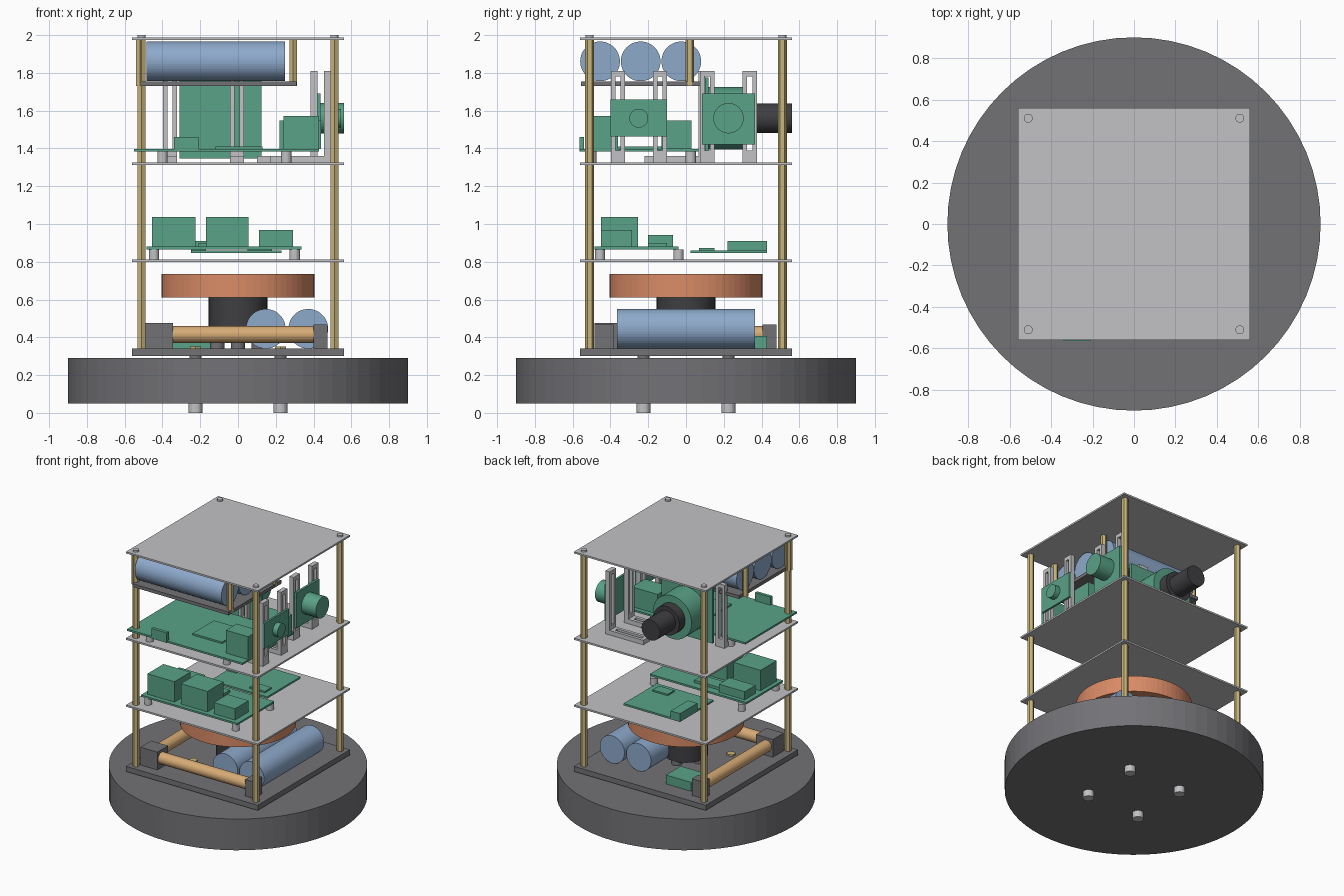
import bpy, bmesh, math
from mathutils import Matrix, Vector

if "Cube" in bpy.data.objects:
    bpy.data.objects.remove(bpy.data.objects["Cube"])


def mat(name, r, g, b):
    m = bpy.data.materials.new(name)
    m.diffuse_color = (r, g, b, 1)
    m.use_nodes = True
    m.node_tree.nodes["Principled BSDF"].inputs["Base Color"].default_value = m.diffuse_color
    return m


DARK = mat("dark grey", .17, .168, .182)
LIGHT = mat("light grey", .54, .545, .56)
GOLD = mat("brass", .58, .46, .20)
BLUE = mat("cell blue", .27, .40, .60)
GREEN = mat("board green", .10, .36, .245)
ORANGE = mat("copper", .70, .26, .135)
TAN = mat("tan", .68, .41, .18)
BLACK = mat("near black", .05, .05, .055)


def finish(name, bm, m):
    me = bpy.data.meshes.new(name)
    bm.to_mesh(me)
    bm.free()
    me.materials.append(m)
    ob = bpy.data.objects.new(name, me)
    bpy.context.collection.objects.link(ob)
    return ob


def add_box(bm, x0, x1, y0, y1, z0, z1):
    mtx = Matrix.Translation(((x0 + x1) / 2, (y0 + y1) / 2, (z0 + z1) / 2)) @ \
        Matrix.Diagonal((x1 - x0, y1 - y0, z1 - z0, 1))
    bmesh.ops.create_cube(bm, size=1, matrix=mtx)


def box(name, m, *dims):
    bm = bmesh.new()
    add_box(bm, *dims)
    return finish(name, bm, m)


def cyl(name, m, a, b, r, n=48):
    """Cylinder from point a to point b."""
    a, b = Vector(a), Vector(b)
    d = b - a
    rot = d.to_track_quat('Z', 'Y').to_matrix().to_4x4()
    bm = bmesh.new()
    bmesh.ops.create_cone(bm, cap_ends=True, segments=n, radius1=r, radius2=r,
                          depth=d.length, matrix=Matrix.Translation((a + b) / 2) @ rot)
    return finish(name, bm, m)


def post(name, m, x, y, z0, z1, r, n=24):
    return cyl(name, m, (x, y, z0), (x, y, z1), r, n)


def lathe(name, m, pts, n=64):
    """Closed profile of (radius, z) points spun about the z axis."""
    bm = bmesh.new()
    vs = [bm.verts.new((r, 0, z)) for r, z in pts]
    es = [bm.edges.new((vs[i], vs[(i + 1) % len(vs)])) for i in range(len(vs))]
    bmesh.ops.spin(bm, geom=vs + es, cent=(0, 0, 0), axis=(0, 0, 1),
                   angle=2 * math.pi, steps=n)
    bmesh.ops.remove_doubles(bm, verts=bm.verts, dist=1e-5)
    bmesh.ops.recalc_face_normals(bm, faces=bm.faces)
    return finish(name, bm, m)


def bracket(name, x, y, turn):
    """Slotted L bracket: outer face at local x = 0, foot running to local -x."""
    bm = bmesh.new()
    z0, z1, w, t, s, length = 1.325, 1.81, .038, .035, .014, .32
    for k in (-1, 1):
        a, b = sorted((k * s, k * w))
        add_box(bm, -t, 0, a, b, z0, z1)
        add_box(bm, -length, -t, a, b, z0, z0 + t)
    add_box(bm, -t, 0, -s, s, z1 - .03, z1)
    add_box(bm, -t, 0, -s, s, z0, z0 + .065)
    add_box(bm, -length, -length + .03, -s, s, z0, z0 + t)
    add_box(bm, -t - .03, -t, -s, s, z0, z0 + t)
    bm.transform(Matrix.Translation((x, y, 0)) @ Matrix.Rotation(turn, 4, 'Z'))
    return finish(name, bm, LIGHT)


# Round base with mounting bolts
post("base_disc", DARK, 0, 0, .05, .29, .9, 64)
for x in (-.225, .225):
    for y in (-.225, .225):
        post("base_bolt", LIGHT, x, y, 0, .05, .038)
        post("base_spacer", DARK, x, y, .29, .30, .033)
        post("base_nut", GOLD, x, y, .34, .352, .033, 6)

# Stacked plates, corner rods and cap screws
box("bottom_plate", DARK, -.56, .56, -.56, .56, .30, .34)
for z in (.798, 1.312, 1.975):
    box("shelf_plate", LIGHT, -.56, .56, -.56, .56, z, z + .013)
for x in (-.51, .51):
    for y in (-.51, .51):
        post("corner_rod", GOLD, x, y, .34, 1.975, .024, 6)
        post("cap_screw", LIGHT, x, y, 1.988, 2.0, .021)

# Bottom bay: flywheel on motor
lathe("flywheel", ORANGE, [(0, .69), (.29, .69), (.29, .612), (.405, .612),
                           (.405, .735), (0, .735)])
post("motor", BLACK, 0, 0, .375, .69, .155, 48)
for x, y in ((-.11, 0), (.11, 0), (0, -.11), (0, .11)):
    post("motor_foot", DARK, x, y, .34, .376, .038)

# Bottom bay: two cells, two coil rods with end blocks, small box
for x in (.147, .372):
    cyl("lower_cell", BLUE, (x, -.365, .445), (x, .365, .445), .105)
cyl("coil_rod_x", TAN, (-.36, -.435, .415), (.41, -.435, .415), .044, 32)
cyl("coil_rod_y", TAN, (-.435, -.36, .415), (-.435, .41, .415), .044, 32)
box("corner_block", DARK, -.49, -.345, -.485, -.355, .34, .477)
box("end_block_x", DARK, .40, .475, -.485, -.385, .34, .467)
box("end_block_y", DARK, -.485, -.385, .405, .48, .34, .467)
box("sensor_box", GREEN, -.345, -.13, .25, .43, .34, .408)

# First shelf: power board on standoffs and a small radio board
box("power_board", GREEN, -.485, .335, -.485, -.04, .866, .88)
for x in (-.445, .30):
    for y in (-.455, -.04):
        post("power_standoff", LIGHT, x, y, .811, .866, .027)
box("power_block_left", GREEN, -.455, -.225, -.45, -.255, .88, 1.037)
box("power_block_middle", GREEN, -.17, .055, -.45, -.255, .88, 1.037)
box("power_block_right", GREEN, .11, .29, -.45, -.285, .88, .967)
box("power_low_block", GREEN, -.45, -.23, -.20, -.07, .88, .942)
box("power_chip", GREEN, -.21, .0, -.20, -.10, .88, .90)
box("radio_board", GREEN, -.25, .23, .025, .43, .847, .861)
box("radio_connector", GREEN, -.25, -.17, .22, .43, .861, .911)
box("radio_chip", GREEN, .05, .18, .07, .15, .861, .873)

# Second shelf: computer board with ports
box("computer_board", GREEN, -.55, .43, -.56, .065, 1.383, 1.397)
for x in (-.40, .255):
    for y in (-.50, .025):
        post("computer_standoff", LIGHT, x, y, 1.325, 1.383, .027)
box("computer_port_front", GREEN, .24, .43, -.49, -.36, 1.397, 1.573)
box("computer_port_back", GREEN, .22, .44, -.13, .03, 1.397, 1.548)
box("computer_connector", GREEN, -.34, -.21, -.565, -.54, 1.383, 1.46)
box("computer_chip", GREEN, -.12, .13, -.38, -.12, 1.397, 1.41)

# Second shelf: slotted brackets for three cameras
for y in (-.36, -.138):
    bracket("small_camera_bracket", .49, y, 0)
for y in (.113, .338):
    bracket("medium_camera_bracket", .42, y, 0)
for x in (-.36, -.005):
    bracket("large_camera_bracket", x, .10, math.pi / 2)

# Small and medium cameras look to the right, the large one to the back
box("small_camera_board", GREEN, .49, .505, -.40, -.10, 1.464, 1.66)
cyl("small_camera_lens", GREEN, (.505, -.25, 1.56), (.545, -.25, 1.56), .05, 32)
box("medium_camera_board", GREEN, .42, .437, .085, .365, 1.42, 1.692)
cyl("medium_camera_lens", GREEN, (.437, .225, 1.56), (.56, .225, 1.56), .08)
box("large_camera_board", GREEN, -.31, .125, .10, .12, 1.347, 1.775)
LX = -.093
cyl("large_camera_body", GREEN, (LX, .12, 1.56), (LX, .30, 1.56), .165)
cyl("large_camera_ring", BLACK, (LX, .30, 1.56), (LX, .37, 1.56), .11)
cyl("large_camera_lens", BLACK, (LX, .37, 1.56), (LX, .56, 1.56), .078)

# Top battery tray hung on standoffs
box("battery_tray", DARK, -.51, .31, -.555, .085, 1.73, 1.755)
for x in (-.52, .292):
    for y in (-.51, .02):
        post("tray_standoff", GOLD, x, y, 1.73, 1.975, .022, 6)
for y in (-.455, -.24, -.025):
    cyl("upper_cell", BLUE, (-.485, y, 1.861), (.25, y, 1.861), .105)
